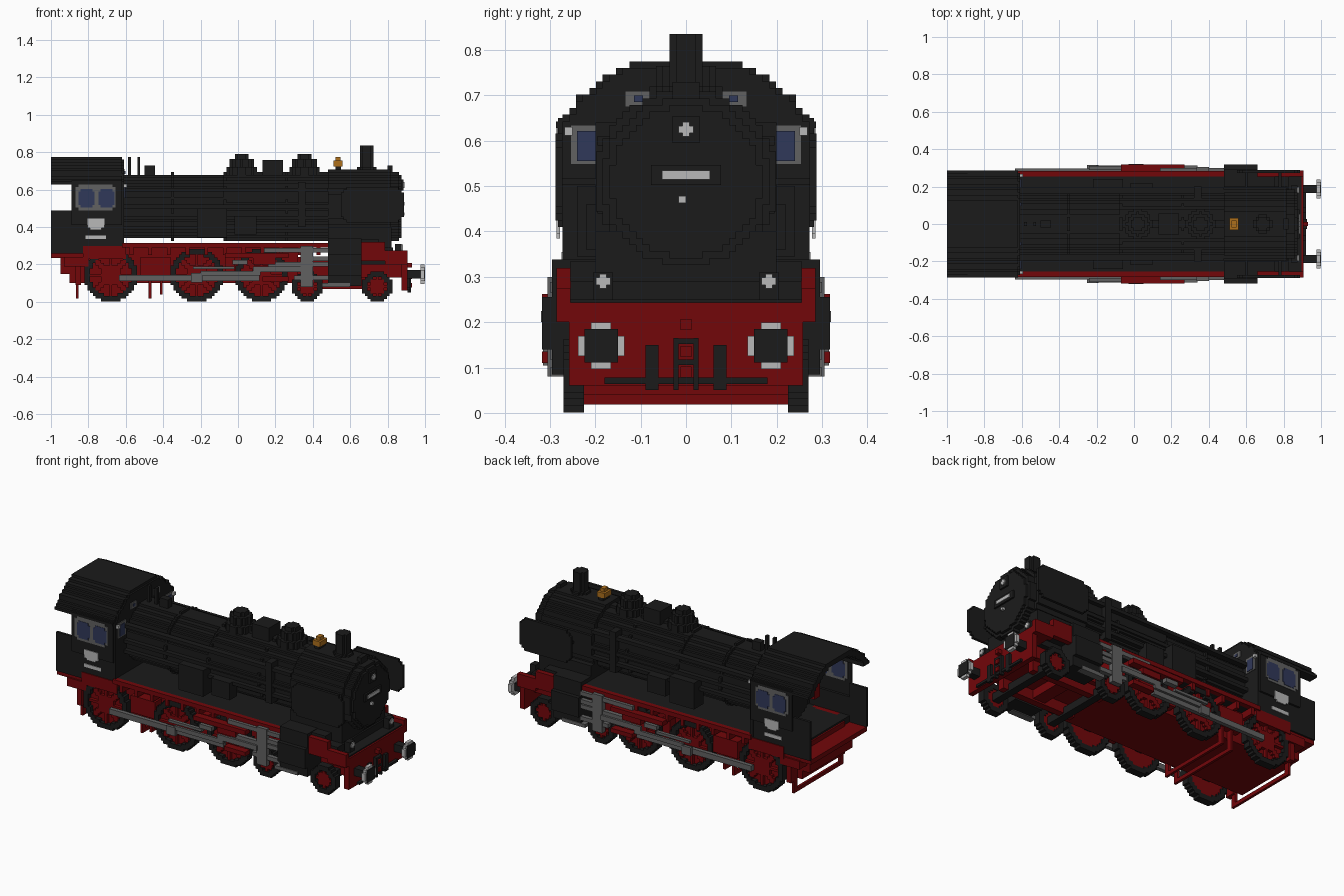
import bpy, bmesh, math

if "Cube" in bpy.data.objects:
    bpy.data.objects.remove(bpy.data.objects["Cube"], do_unlink=True)

# Shared dimensions
CELL = 0.0147
REAR, CAB_REAR, CAB_FRONT = -1, -.89, -.62
CYL_REAR, CYL_FRONT = .48, .66
DOOR, BEAM = .875, .905
AXIS, DECK = .51, .29
SKIRT, SIDE, CAB_SIDE = .255, .27, .282
RAIL = .2
ARCH, ARCH_Z = .333, .459


def material(name, *rgb):
    mat = bpy.data.materials.new(name)
    mat.use_nodes = True
    mat.diffuse_color = (*rgb, 1)
    mat.node_tree.nodes["Principled BSDF"].inputs["Base Color"].default_value = (*rgb, 1)
    return mat


black = material("soot black", .011, .011, .011)
red = material("frame red", .17, .002, .003)
steel = material("steel grey", .12, .12, .12)
pale = material("pale grey", .48, .48, .48)
glass = material("window blue", .03, .04, .1)
brass = material("brass", .42, .16, .012)


def finish(name, bm, mat):
    bmesh.ops.recalc_face_normals(bm, faces=bm.faces)
    mesh = bpy.data.meshes.new(name)
    bm.to_mesh(mesh)
    bm.free()
    mesh.materials.append(mat)
    bpy.context.collection.objects.link(bpy.data.objects.new(name, mesh))


def about(centre, half):
    return centre - half, centre + half


def box(name, mat, x, y, z):
    """Box between the ends of three ranges."""
    bm = bmesh.new()
    for vert in bmesh.ops.create_cube(bm, size=1)["verts"]:
        for axis, (low, high) in enumerate((x, y, z)):
            vert.co[axis] = high if vert.co[axis] > 0 else low
    finish(name, bm, mat)


def pair(name, mat, x, y, z):
    """The same box on both sides of the engine."""
    box("left_" + name, mat, x, y, z)
    box("right_" + name, mat, x, (-y[1], -y[0]), z)


def beam(name, mat, x, half_width, z):
    box(name, mat, x, about(0, half_width), z)


def blocky(name, mat, axis, centre, reach, ends, rule):
    """Stepped prism along an axis: keeps each grid cell where rule(u, v) holds."""
    count = int(reach / CELL) + 1
    steps = range(-count, count + 1)
    filled = {(i, j) for i in steps for j in steps if rule(i * CELL, j * CELL)}
    bm = bmesh.new()

    def point(corner, t):
        u, v = (c + k * CELL for c, k in zip(centre, corner))
        return bm.verts.new({"x": (t, u, v), "y": (u, t, v), "z": (u, v, t)}[axis])

    near, far = ends
    for i, j in filled:
        left, right, low, high = *about(i, .5), *about(j, .5)
        ring = [(left, low), (right, low), (right, high), (left, high)]
        for t in ends:
            bm.faces.new([point(corner, t) for corner in ring])
        neighbours = (i, j - 1), (i + 1, j), (i, j + 1), (i - 1, j)
        for p, q, other in zip(ring, ring[1:] + ring[:1], neighbours):
            if other not in filled:
                bm.faces.new([point(p, near), point(q, near), point(q, far), point(p, far)])
    bmesh.ops.remove_doubles(bm, verts=bm.verts, dist=CELL / 100)
    bmesh.ops.dissolve_limit(bm, angle_limit=.01, verts=bm.verts, edges=bm.edges)
    finish(name, bm, mat)


def disc(name, mat, axis, centre, radius, ends, hole=0):
    blocky(name, mat, axis, centre, radius, ends,
           lambda u, v: hole <= math.hypot(u, v) <= radius)


# Boiler, smokebox and door, each section starting where the last one ends
start = CAB_FRONT
for name, radius, end in (("firebox", .17, -.07), ("boiler", .178, CYL_REAR), ("smokebox", .2, .815),
                          ("smokebox_rim", .185, .86), ("smokebox_door", .165, DOOR)):
    disc(name, black, "x", (0, AXIS), radius, (start, end))
    start = end
for x in (-.35, -.07, .26):
    disc("boiler_band", black, "x", (0, AXIS), .18, about(x, CELL / 2), hole=.16)
for name, z in (("upper_pipe", .6), ("middle_pipe", AXIS), ("lower_pipe", .45)):
    pair(name, black, (CAB_FRONT, CYL_REAR), (.16, .195), about(z, .01))
pair("air_pump", black, (-.22, -.06), (.15, .24), (.345, .5))
pair("feed_pump", black, (-.02, .1), (.15, .22), (.36, .46))
pair("feed_valve", black, (.32, .36), (.14, RAIL), (.4, .64))

# Domes, sand box, chimney, bell and whistles
for x in (.02, .355):
    base = .64
    for name, radius, top in (("base", .075, .72), ("middle", .06, .765), ("cap", .04, .79)):
        disc("dome_" + name, black, "z", (x, 0), radius, (base, top))
        base = top
beam("sand_box", black, (.13, .24), .055, (.66, .76))
disc("chimney_foot", black, "z", (.688, 0), .05, (.68, .72))
disc("chimney", black, "z", (.688, 0), .038, (.72, .835))
beam("bell_stand", black, about(.535, .015), .03, (.7, .725))
beam("bell", brass, about(.535, .025), .032, (.725, .755))
beam("bell_top", brass, about(.535, .013), .018, (.755, .775))
for x in (-.58, -.53):
    beam("whistle", black, about(x, CELL / 2), .01, (.66, .775))
beam("safety_valve", black, (-.5, -.445), .02, (.67, .73))
beam("smokebox_lug", black, (.8, .825), .03, (.68, .73))


# Cab: arched roof, front wall, sides and rear wing plates
def arch(y, z):
    return math.hypot(y, max(z, 0))


blocky("cab_roof", black, "x", (0, ARCH_Z), ARCH, (REAR, CAB_FRONT),
       lambda y, z: .17 < z < .313 and ARCH - .04 < arch(y, z) <= ARCH)
blocky("cab_front_wall", black, "x", (0, ARCH_Z), ARCH, about(CAB_FRONT, .01),
       lambda y, z: -.16 < z < .3 and abs(y) < SIDE and arch(y, z) < ARCH - .01)
pair("cab_upper_side", black, (CAB_REAR, CAB_FRONT), (SIDE, CAB_SIDE), (.41, .65))
pair("cab_lower_side", black, (CAB_REAR, CAB_FRONT), (SKIRT, SIDE), (.26, .41))
pair("cab_wing_plate", black, (REAR, CAB_REAR), (SKIRT, SIDE), (.26, .49))
beam("cab_inner_floor", black, (CAB_REAR, CAB_FRONT), SKIRT, (.26, .3))
disc("backhead", black, "x", (0, .47), .17, (-.7, CAB_FRONT))
pair("backhead_lever", red, (-.77, -.7), (.1, .15), (.42, .5))
pair("backhead_gauge", brass, (-.73, -.7), (.09, .14), (.5, .53))

# Cab windows and plates
for tag, y, out in (("outer", CAB_SIDE, .002), ("inner", SIDE, -.002)):
    pair(tag + "_window_frame", steel, about(-.762, .108), about(y, .003), about(.56, .055))
    pair(tag + "_window_frame_core", steel, about(-.762, .092), about(y, .003), about(.56, .07))
    for x in (-.81, -.703):
        pair(tag + "_window_pane", glass, about(x, .043), about(y + out, .003), about(.554, .036))
        pair(tag + "_window_pane_core", glass, about(x, .032), about(y + out, .003), about(.554, .05))
pair("front_window_frame", steel, about(CAB_FRONT, .014), (.18, SKIRT), (.548, .635))
pair("front_window_pane", glass, about(CAB_FRONT, .018), (.195, .24), (.555, .622))
pair("upper_window_frame", steel, about(CAB_FRONT, .014), (.08, .135), (.675, .71))
pair("upper_window_pane", glass, about(CAB_FRONT, .018), (.095, .115), (.685, .7))
pair("number_plate", pale, about(-.76, .045), about(CAB_SIDE, .004), (.395, .445))
pair("number_plate_foot", pale, about(-.76, .03), about(CAB_SIDE, .004), (.385, .395))
pair("lower_plate", pale, about(-.76, .055), about(SIDE, .004), about(.345, .01))
pair("cab_lamp", pale, about(-.602, .009), (.25, .268), (.612, .63))

# Running boards, saddle and stepped front apron
beam("deck", black, (CAB_FRONT, CYL_FRONT), SKIRT, (DECK, .316))
pair("deck_edge", red, (CAB_FRONT, CYL_REAR), (SKIRT, .284), (DECK, .316))
for k in range(11):
    pair("deck_bracket", red, about(k / 10 - .57, .01), (RAIL, .28), (.25, DECK))
beam("smokebox_saddle", black, (CYL_REAR, .82), RAIL, (RAIL, .4))
for name, start, end, top in (("upper", CYL_FRONT, .75, .335), ("middle", .75, .83, DECK),
                              ("lower", .83, .895, .25)):
    beam(name + "_apron", black, (start, end), SKIRT, (.235, top))

# Smoke deflectors with clipped corners
for side in (1, -1):
    blocky("smoke_deflector", black, "y", (.719, .52), .19, (side * .272, side * .288),
           lambda u, v: abs(u) < .17 and abs(v) < .1 and abs(u) + abs(v) < .235)
for x in (.6, .78):
    pair("deflector_strut", black, about(x, CELL / 2), (.15, .275), about(AXIS, CELL / 2))

# Red chassis
beam("main_frame", red, (-.9, .32), RAIL, (.1, DECK))
beam("front_frame", red, (.32, DOOR), .17, (.13, .24))
beam("cab_floor", red, (REAR, CAB_FRONT), .26, (.235, .262))
beam("rear_beam", red, (-.95, -.9), RAIL, (.15, .24))
pair("rear_side_frame", red, (-.93, -.8), (RAIL, .27), (.19, .24))
pair("cab_step_frame", red, (-.83, -.6), (.225, .275), (.23, .3))
pair("rear_wheel_guard", red, (-.87, -.84), (RAIL, .26), (.09, RAIL))
pair("brake_frame", red, (-.52, -.36), (RAIL, .26), (.14, .24))
pair("spring_hanger", red, (-.07, -.02), (RAIL, .25), (.12, .25))
pair("front_skirt", red, (CYL_FRONT, .785), (SKIRT, .285), (.22, .32))
pair("beam_skirt", red, (.785, BEAM), (SKIRT, .285), (RAIL, .275))
beam("buffer_beam", red, (DOOR, BEAM), .258, (.06, .243))
beam("front_floor", red, (.8, DOOR), .258, (RAIL, .235))
for x, low in ((-.86, .02), (-.47, .02), (-.41, .04)):
    beam("brake_bar", red, about(x, CELL / 2), .23, about(low + .01, .011))
    pair("brake_hanger", red, about(x, CELL / 2), (RAIL, .23), (low, .15))


# Wheels: black tyres, red webs, hubs and eight spokes
def wheel(x, radius):
    def spoked(u, v):
        dist = math.hypot(u, v)
        turn = math.atan2(v, u) / (math.pi / 4)
        on_spoke = abs(turn - round(turn)) * dist < CELL
        return dist < radius - CELL and (dist < radius / 3 or on_spoke)

    for side in (1, -1):
        disc("wheel_tyre", black, "y", (x, radius), radius, (side * .225, side * SIDE), radius - .034)
        disc("wheel_web", red, "y", (x, radius), radius - CELL, (side * .23, side * .245))
        blocky("wheel_spokes", red, "y", (x, radius), radius, (side * .235, side * .264), spoked)
    beam("axle", black, about(x, .022), .23, about(radius, .022))


for x in (-.68, -.22, .125):
    wheel(x, .142)
for x in (.37, .745):
    wheel(x, .082)
pair("bogie_side", red, (.32, .8), (.1, .14), (.07, .13))
beam("bogie_pivot", red, (.52, .6), .1, (.08, RAIL))

# Cylinders, rods and valve gear
pair("cylinder", black, (CYL_REAR, CYL_FRONT), (.17, .318), (.14, SKIRT))
pair("valve_chest", black, (CYL_REAR, CYL_FRONT), (.17, .295), (.085, .338))
pair("cylinder_drain", steel, (.45, .6), (.258, .3), (.08, .1))
pair("side_rod", steel, (-.635, .115), (.274, .298), about(.128, .016))
pair("rod_end", steel, about(-.22, .03), (.298, .315), about(.13, .025))
pair("main_rod", steel, (-.2, .12), (.298, .312), (.14, .165))
pair("main_rod_front", steel, (.08, .34), (.298, .312), (.16, .19))
pair("crosshead", steel, (.335, .4), (.275, .305), (.08, .3))
for name, start, z in (("valve_rod", .14, .277), ("radius_rod", .4, .23),
                       ("upper_slide_bar", .16, RAIL), ("lower_slide_bar", .3, .13)):
    pair(name, steel, (start, CYL_REAR), (.275, .3), about(z, .012))
pair("expansion_link", steel, (-.03, .05), (DECK, .32), (RAIL, .225))
pair("eccentric_rod", steel, (-.24, -.02), (DECK, .31), (.175, .19))
pair("gear_bracket", red, (-.07, .27), (.275, .318), (.235, .262))
pair("gear_hanger", red, (.08, RAIL), (.275, .31), (RAIL, .24))
pair("gear_foot", red, (.13, .27), (.275, .318), (.11, .135))

# Buffers, hoses and coupling
for y in (.187, -.187):
    disc("buffer_stem", black, "x", (y, .148), .026, (.9, .975))
    disc("buffer_head", pale, "x", (y, .148), .05, (.975, .996))
    disc("buffer_face", black, "x", (y, .148), .038, (.99, 1))
    disc("buffer_face_core", black, "x", (y, .148), .042, (.99, 1))
pair("brake_hose", black, (BEAM, .92), about(.075, .014), (.05, .15))
beam("coupling_bar", black, (BEAM, .92), .18, about(.071, .007))
pair("coupling_upright", black, (BEAM, .925), (.016, .028), (.05, .165))
for z in (.112, .158):
    beam("coupling_rung", black, (BEAM, .925), .028, about(z, .006))
for z in (.09, .135, .195):
    beam("coupling_hook", red, (BEAM, .93), .012, about(z, .012))

# Lamps, front plate and door handle
beam("top_lamp_body", black, (.85, .885), .03, about(.625, .03))
pair("deck_lamp_body", black, (.84, DOOR), about(.183, .022), (.25, .31))
for x, y, z in ((.885, 0, .625), (DOOR, .183, DECK), (DOOR, -.183, DECK)):
    for wide, tall in ((.016, .008), (.008, .016)):
        box("lamp_lens", pale, about(x, .006), about(y, wide), about(z, tall))
beam("plate_backing", black, (.87, .885), .077, about(.525, .022))
beam("front_plate", pale, (.885, .89), .053, about(.525, .01))
box("door_handle", pale, (DOOR, .89), (-.016, 0), (.463, .478))
